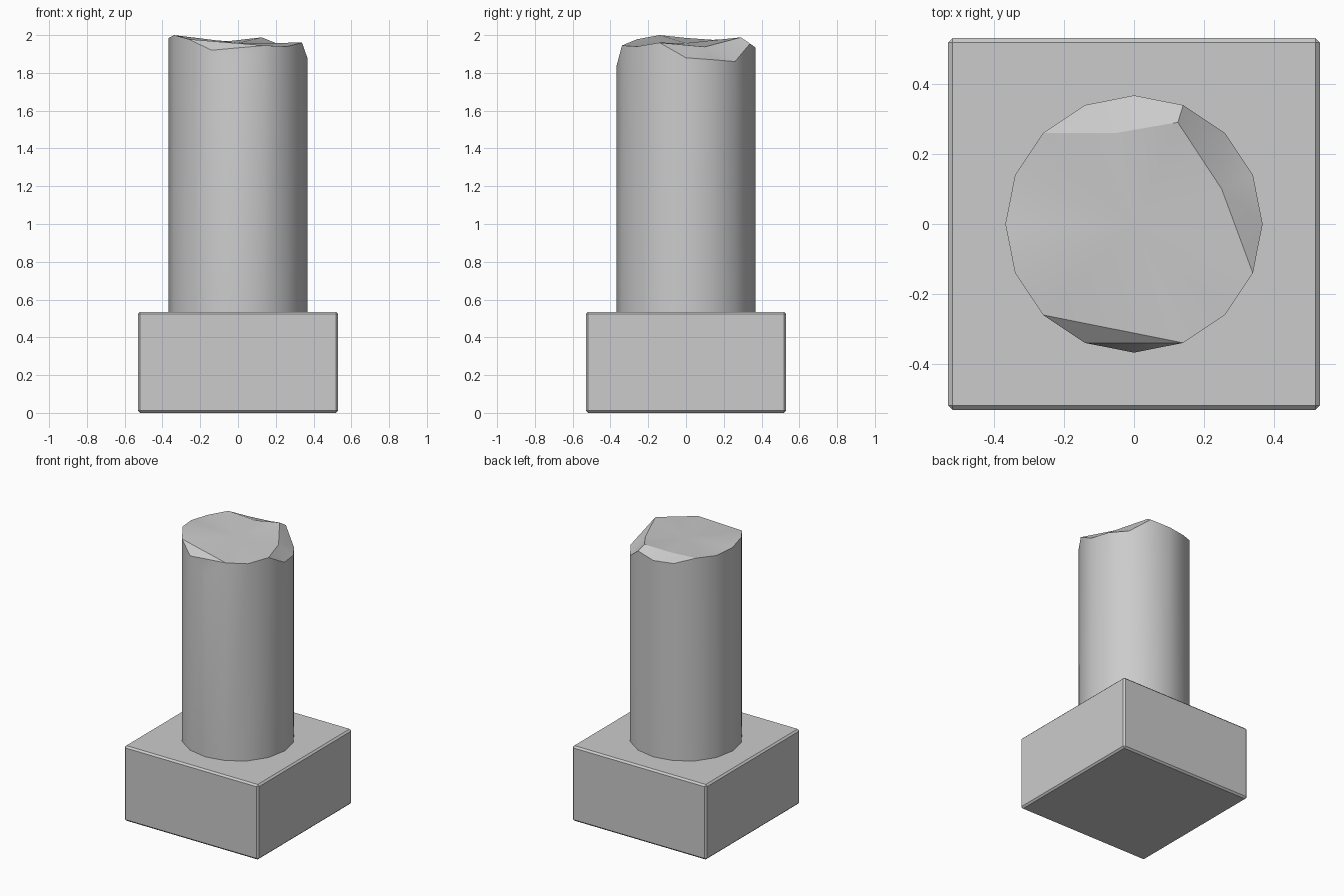
import bpy, bmesh
from math import cos, sin, tau

if "Cube" in bpy.data.objects:
    bpy.data.objects.remove(bpy.data.objects["Cube"])


def add_object(name, bm):
    bmesh.ops.recalc_face_normals(bm, faces=bm.faces)
    mesh = bpy.data.meshes.new(name)
    bm.to_mesh(mesh)
    bm.free()
    obj = bpy.data.objects.new(name, mesh)
    bpy.context.collection.objects.link(obj)
    return obj


# Square plinth with a fine chamfer
W, H = 1.06, 0.535
bm = bmesh.new()
bmesh.ops.create_cube(bm, size=1)
for v in bm.verts:
    v.co = (v.co.x * W, v.co.y * W, (v.co.z + 0.5) * H)
bmesh.ops.bevel(bm, geom=bm.edges[:], offset=0.012, segments=1, affect='EDGES')
add_object("plinth", bm)

# Broken column: 16-sided shaft with a ragged rim
R, N = 0.367, 16
rim_z = [1.88, 1.87, 1.86, 1.955, 1.935, 1.94, 1.98, 1.975,
         1.985, 2.0, 1.978, 1.92, 1.84, 1.945, 1.94, 1.96]
bm = bmesh.new()
xy = [(R * cos(tau * k / N), R * sin(tau * k / N)) for k in range(N)]
low = [bm.verts.new((x, y, H - 0.01)) for x, y in xy]
top = [bm.verts.new((x, y, z)) for (x, y), z in zip(xy, rim_z)]
bm.faces.new(low)
for k in range(N):
    j = (k + 1) % N
    bm.faces.new((low[k], low[j], top[j], top[k]))

# Fracture surface: chipped facets along the rim, then a fan over the middle
peak = bm.verts.new((0.125, 0.29, 1.988))
dip = bm.verts.new((0.25, 0.10, 1.938))
ridge = bm.verts.new((-0.05, 0.26, 1.968))
mid = bm.verts.new((0, 0, 1.958))
t = top
chips = [(t[15], t[0], dip), (t[0], t[1], dip), (t[1], t[2], dip),
         (t[2], peak, dip), (t[2], t[3], peak), (t[3], t[4], peak),
         (t[4], ridge, peak), (t[4], t[5], ridge), (t[5], t[6], ridge),
         (t[11], t[12], t[13]), (t[10], t[11], t[13])]
for f in chips:
    bm.faces.new(f)
loop = [t[13], t[14], t[15], dip, peak, ridge, *t[6:11]]
for a, b in zip(loop, loop[1:] + loop[:1]):
    bm.faces.new((a, b, mid))
column = add_object("broken_column", bm)

# Smooth shaft, sharp break
bpy.context.view_layer.objects.active = column
column.select_set(True)
bpy.ops.object.shade_smooth_by_angle(angle=0.42)
